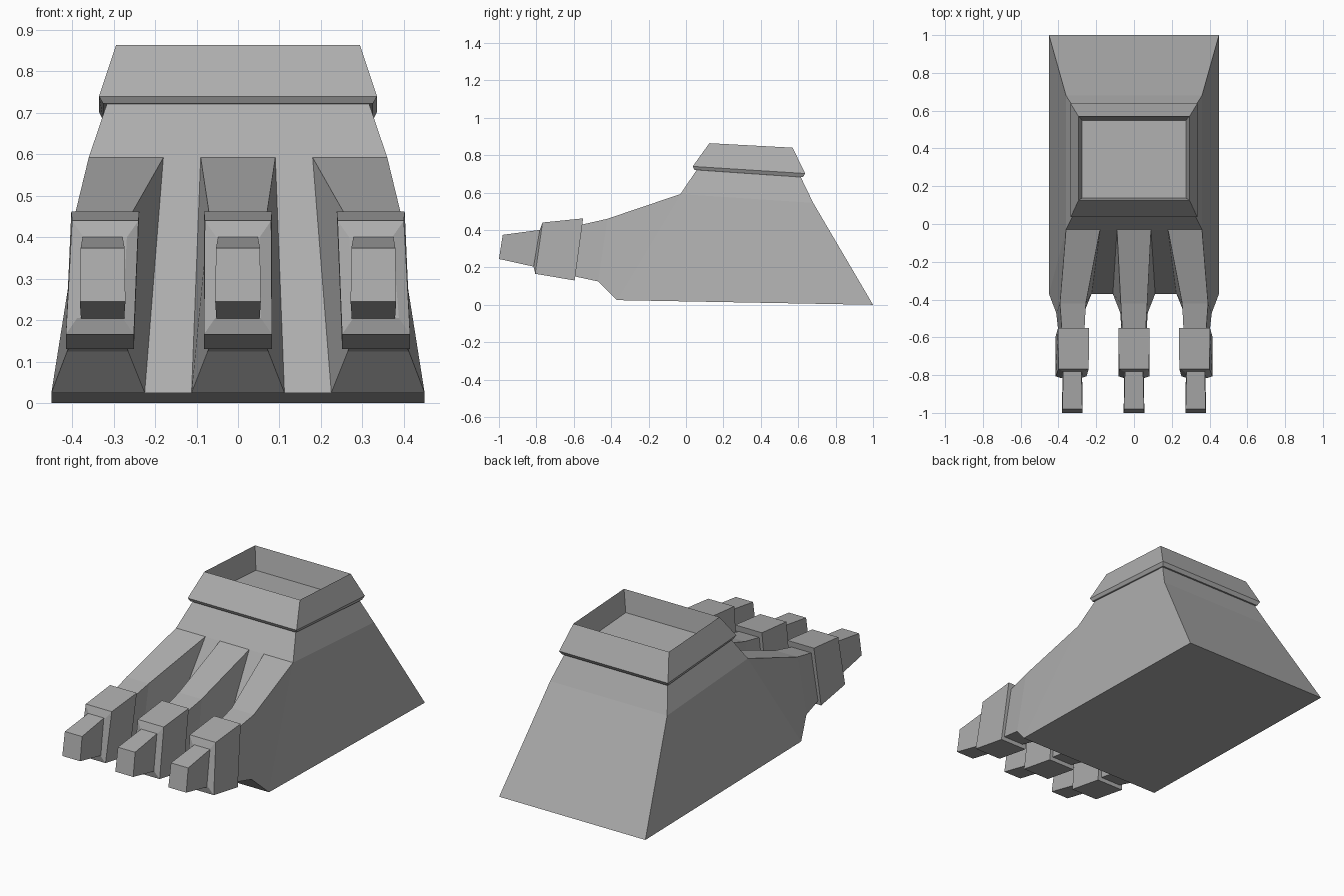
import bpy, bmesh

if "Cube" in bpy.data.objects:
    bpy.data.objects.remove(bpy.data.objects["Cube"])

grey = bpy.data.materials.new("dark_grey")
grey.diffuse_color = (.42, .42, .42, 1)
grey.use_nodes = True
grey.node_tree.nodes["Principled BSDF"].inputs["Base Color"].default_value = grey.diffuse_color


def loft(name, rings, cap_start=True, cap_end=True):
    """Skin a series of four-point rings into one flat-shaded object."""
    bm = bmesh.new()
    loops = [[bm.verts.new(p) for p in r] for r in rings]
    for a, b in zip(loops, loops[1:]):
        for i in range(4):
            j = (i + 1) % 4
            bm.faces.new((a[i], a[j], b[j], b[i]))
    if cap_start:
        bm.faces.new(loops[0][::-1])
    if cap_end:
        bm.faces.new(loops[-1])
    bmesh.ops.recalc_face_normals(bm, faces=bm.faces[:])
    me = bpy.data.meshes.new(name)
    bm.to_mesh(me)
    bm.free()
    me.materials.append(grey)
    ob = bpy.data.objects.new(name, me)
    bpy.context.collection.objects.link(ob)
    return ob


def level(w, yf, zf, yb, zb):
    """Horizontal ring: half width, front y/z, back y/z."""
    return [(-w, yf, zf), (w, yf, zf), (w, yb, zb), (-w, yb, zb)]


def section(side, t0, t1, yt, zt, b0, b1, yb, zb):
    """Upright ring: top edge x range, y, z, then the bottom edge."""
    return [(side * t0, yt, zt), (side * t1, yt, zt),
            (side * b1, yb, zb), (side * b0, yb, zb)]


# foot body, from sole to ankle
loft("foot_body", [
    level(.45, -.37, .025, 1.0, 0),
    level(.36, -.03, .592, .68, .545),
    level(.315, .06, .725, .61, .69),
])

# ankle collar with a sharp rim and recessed socket
loft("ankle_collar", [
    level(.31, .065, .720, .605, .685),
    level(.325, .045, .722, .625, .682),
    level(.335, .036, .740, .637, .702),
    level(.294, .125, .864, .570, .840),
    level(.274, .138, .742, .549, .715),
], cap_start=False)


def toe(name, side, ct, cb, root):
    """Toe root, knuckle block and tip; ct/cb are the top and bottom centres."""
    cm = (ct + cb) / 2

    def box(h, yt, zt, k, yb, zb, a=ct, b=cb):
        return section(side, a - h, a + h, yt, zt, b - k, b + k, yb, zb)

    # root growing out of the sloped front
    loft(name + "_root", [section(side, *r) for r in root], cap_start=False)
    # knuckle with a chamfered front
    loft(name + "_knuckle", [
        box(.082, -.55, .462, .082, -.595, .130),
        box(.080, -.767, .440, .082, -.806, .166),
        box(.052, -.782, .400, .055, -.815, .205),
    ])
    # tip
    loft(name + "_tip", [
        box(.048, -.770, .402, .052, -.800, .201, cm, cm),
        box(.053, -.980, .374, .055, -1.0, .245, cm, cm),
    ])


toe("middle_toe", 1, 0, 0, [
    (-.09, .09, -.03, .592, -.112, .112, -.37, .025),
    (-.07, .07, -.42, .460, -.073, .073, -.47, .125),
    (-.062, .062, -.56, .428, -.064, .064, -.60, .153),
])
for label, side in (("right_toe", 1), ("left_toe", -1)):
    toe(label, side, .32, .333, [
        (.18, .36, -.03, .592, .225, .45, -.37, .025),
        (.255, .392, -.42, .460, .265, .412, -.47, .125),
        (.262, .382, -.56, .428, .272, .397, -.60, .153),
    ])
